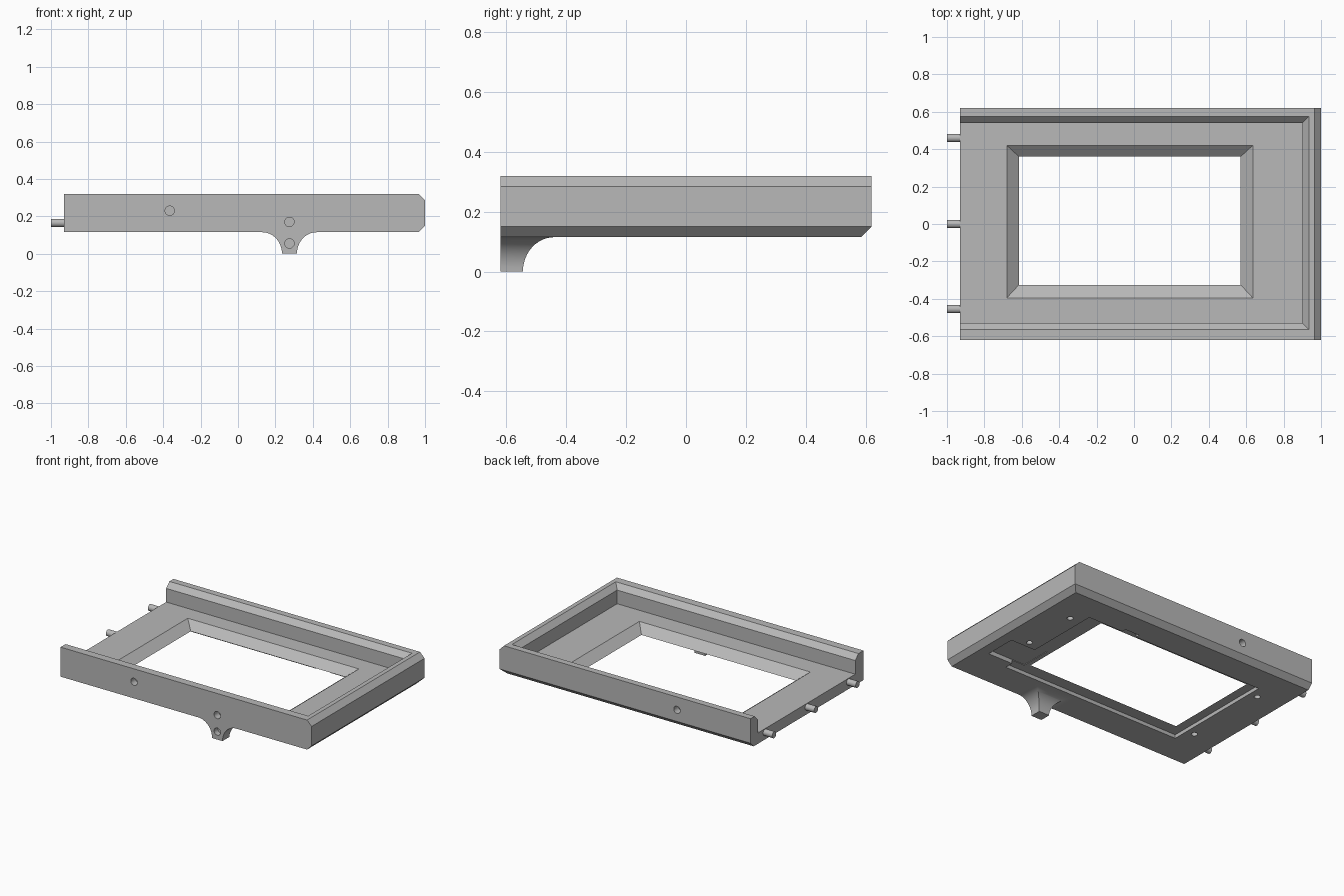
import bpy, bmesh, math
from mathutils import Vector

cube = bpy.data.objects.get("Cube")
if cube:
    bpy.data.objects.remove(cube, do_unlink=True)

grey = bpy.data.materials.new("plain grey")
grey.use_nodes = True
grey.diffuse_color = (0.48, 0.48, 0.48, 1)
grey.node_tree.nodes["Principled BSDF"].inputs["Base Color"].default_value = (0.48, 0.48, 0.48, 1)


def finish(name, bm):
    bmesh.ops.recalc_face_normals(bm, faces=bm.faces[:])
    mesh = bpy.data.meshes.new(name)
    bm.to_mesh(mesh)
    bm.free()
    mesh.materials.append(grey)
    obj = bpy.data.objects.new(name, mesh)
    bpy.context.collection.objects.link(obj)
    return obj


def loft(name, rings):
    """Stack of rectangles, each (x0, x1, y0, y1, z)."""
    bm = bmesh.new()
    loops = [[bm.verts.new(p) for p in ((a, c, z), (b, c, z), (b, d, z), (a, d, z))]
             for a, b, c, d, z in rings]
    bm.faces.new(loops[0])
    bm.faces.new(loops[-1])
    for low, high in zip(loops, loops[1:]):
        for i in range(4):
            j = (i + 1) % 4
            bm.faces.new((low[i], low[j], high[j], high[i]))
    return finish(name, bm)


def prism(name, points, direction):
    bm = bmesh.new()
    face = bm.faces.new([bm.verts.new(p) for p in points])
    moved = bmesh.ops.extrude_face_region(bm, geom=[face])["geom"]
    verts = [v for v in moved if isinstance(v, bmesh.types.BMVert)]
    bmesh.ops.translate(bm, verts=verts, vec=direction)
    return finish(name, bm)


def cylinder(name, center, axis, radius, length):
    bm = bmesh.new()
    bmesh.ops.create_cone(bm, cap_ends=True, segments=32, radius1=radius, radius2=radius, depth=length)
    obj = finish(name, bm)
    obj.rotation_euler = Vector(axis).to_track_quat("Z", "Y").to_euler()
    obj.location = center
    return obj


def activate(obj):
    bpy.ops.object.select_all(action="DESELECT")
    obj.select_set(True)
    bpy.context.view_layer.objects.active = obj


def cut(target, cutter):
    mod = target.modifiers.new("cut", "BOOLEAN")
    mod.operation, mod.solver, mod.object = "DIFFERENCE", "EXACT", cutter
    activate(target)
    bpy.ops.object.modifier_apply(modifier=mod.name)
    bpy.data.objects.remove(cutter, do_unlink=True)


def smooth(obj):
    activate(obj)
    bpy.ops.object.shade_smooth_by_angle(angle=math.radians(30))


BOTTOM, FLOOR, TOP = 0.115, 0.19, 0.32
LEDGE = 0.14
FRONT, BACK = -0.62, 0.62
BEVEL = 0.035

# Tray body: bevelled along both edges of the +x end
outline = [(-0.93, BOTTOM), (1 - BEVEL, BOTTOM), (1, BOTTOM + BEVEL),
           (1, TOP - BEVEL), (1 - BEVEL, TOP), (-0.93, TOP)]
body = prism("frame_body", [(x, FRONT, z) for x, z in outline], (0, BACK - FRONT, 0))

# Bevel along the lower back edge
cut(body, prism("back_bevel_cutter",
                [(-1.2, BACK - 2 * BEVEL, BOTTOM - BEVEL), (-1.2, BACK + BEVEL, BOTTOM - BEVEL),
                 (-1.2, BACK + BEVEL, BOTTOM + 2 * BEVEL)], (2.4, 0, 0)))

# Tray cavity, open at the -x end, with a bevelled rim
cut(body, loft("cavity_cutter", [(-1.2, 0.9, -0.53, 0.54, FLOOR),
                                 (-1.2, 0.9, -0.53, 0.54, TOP - BEVEL),
                                 (-1.2, 0.97, -0.6, 0.61, TOP + BEVEL)]))

# Window with sloping sides
cut(body, loft("window_cutter", [(-0.55, 0.505, -0.255, 0.3, 2 * LEDGE - FLOOR),
                                 (-0.615, 0.57, -0.325, 0.36, LEDGE),
                                 (-0.68, 0.635, -0.395, 0.42, FLOOR),
                                 (-0.745, 0.70, -0.465, 0.48, 2 * FLOOR - LEDGE)]))

# Underside panel recess, side pocket and small back notch
for x0, x1, y0, y1, depth in ((-0.68, 0.7, -0.41, 0.4, LEDGE),
                              (0.6, 0.89, -0.35, -0.13, LEDGE + 0.004),
                              (0.32, 0.43, 0.35, 0.43, LEDGE - 0.004)):
    cut(body, loft("recess_cutter", [(x0, x1, y0, y1, 0.05), (x0, x1, y0, y1, depth)]))

# Blind screw holes underneath
for x, y in ((0.785, 0.315), (0.785, -0.08), (-0.74, 0.315), (-0.74, -0.295)):
    cut(body, cylinder("screw_hole_cutter", (x, y, BOTTOM), (0, 0, 1), 0.02, 0.08))

# Blind holes in the front and back walls
for x, y, z in ((-0.365, FRONT, 0.23), (0.275, FRONT, 0.17), (-0.365, BACK, 0.23)):
    cut(body, cylinder("wall_hole_cutter", (x, y, z), (0, 1, 0), 0.025, 0.1))
smooth(body)

# Front lug, flaring into the body along a quarter curve
rings = []
for i in range(13):
    t = math.radians(90) * i / 12
    flare = 0.105 * (1 - math.cos(t))
    rings.append((0.235 - flare, 0.315 + flare, FRONT, -0.545 + flare, BOTTOM * math.sin(t)))
lug = loft("front_lug", rings)
cut(lug, cylinder("lug_hole_cutter", (0.275, FRONT, 0.055), (0, 1, 0), 0.025, 0.08))
smooth(lug)

# Locating pegs on the open end
for label, y in (("front", -0.455), ("middle", 0), ("back", 0.46)):
    smooth(cylinder(label + "_peg", (-0.955, y, 0.165), (1, 0, 0), 0.022, 0.09))
